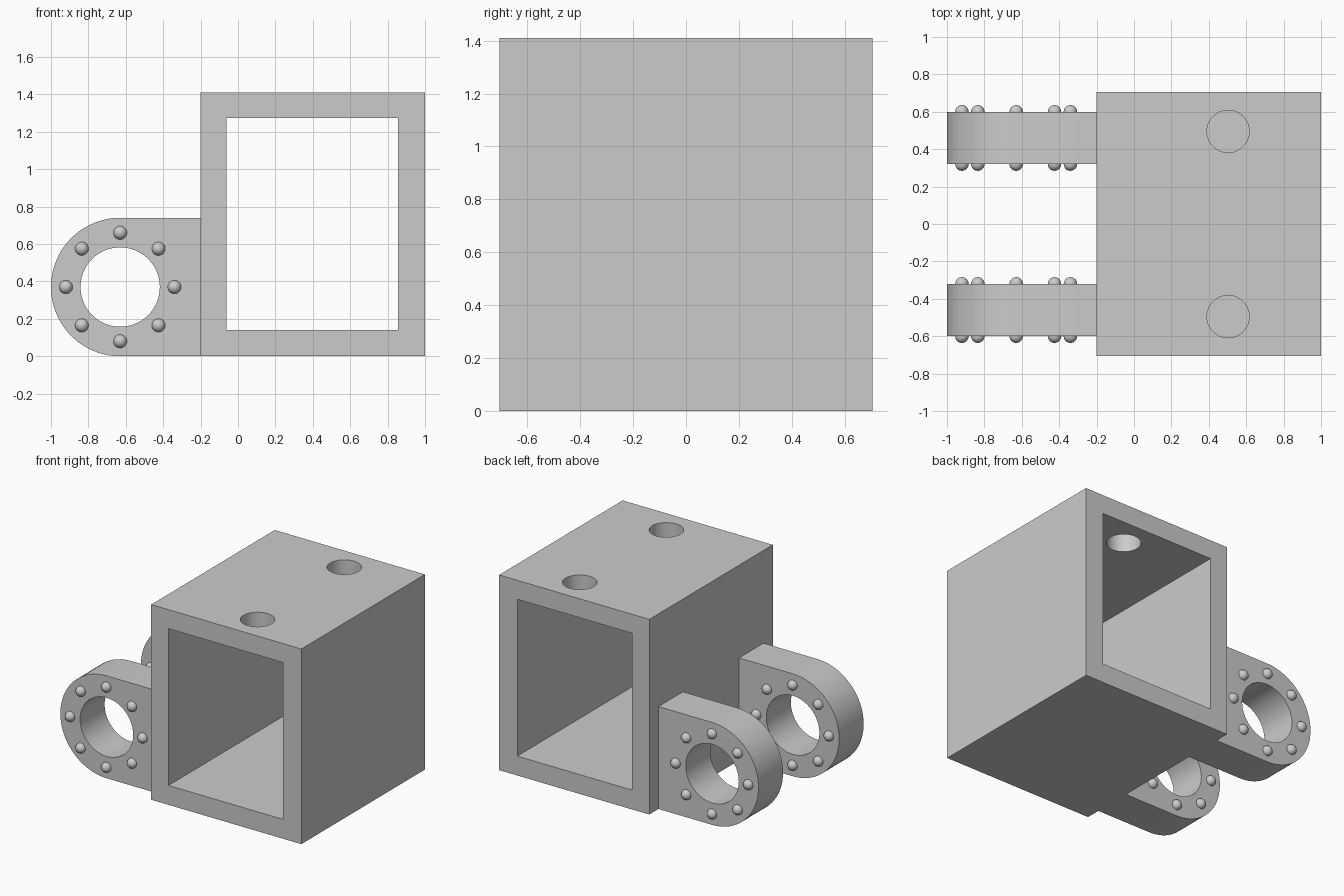
import bpy, bmesh
from math import cos, sin, pi, radians
from mathutils import Matrix, Vector

if "Cube" in bpy.data.objects:
    bpy.data.objects.remove(bpy.data.objects["Cube"], do_unlink=True)

grey = bpy.data.materials.new("plain grey")
grey.use_nodes = True
grey.diffuse_color = (0.6, 0.6, 0.6, 1)
grey.node_tree.nodes["Principled BSDF"].inputs["Base Color"].default_value = (0.6, 0.6, 0.6, 1)

PIVOT_X, PIVOT_Z = -0.63, 0.37
LUG_R, BORE_R, STUD_RING = 0.37, 0.212, 0.29


def finish(name, bm):
    """Turn a bmesh into a grey object."""
    bmesh.ops.recalc_face_normals(bm, faces=bm.faces)
    mesh = bpy.data.meshes.new(name)
    bm.to_mesh(mesh)
    bm.free()
    mesh.materials.append(grey)
    obj = bpy.data.objects.new(name, mesh)
    bpy.context.collection.objects.link(obj)
    return obj


def prism(name, outline, y0, y1):
    """Extrude an x-z outline along y."""
    bm = bmesh.new()
    face = bm.faces.new([bm.verts.new((x, y0, z)) for x, z in outline])
    new = bmesh.ops.extrude_face_region(bm, geom=[face])["geom"]
    bmesh.ops.translate(bm, vec=(0, y1 - y0, 0),
                        verts=[v for v in new if isinstance(v, bmesh.types.BMVert)])
    return finish(name, bm)


def rect(x0, x1, z0, z1):
    return [(x0, z0), (x1, z0), (x1, z1), (x0, z1)]


def arc(radius, start, end, steps):
    return [(PIVOT_X + radius * cos(start + (end - start) * i / steps),
             PIVOT_Z + radius * sin(start + (end - start) * i / steps))
            for i in range(steps + 1)]


def cut(obj, cutter):
    """Subtract a cutter, then discard it."""
    mod = obj.modifiers.new("cut", "BOOLEAN")
    mod.operation, mod.solver, mod.object = "DIFFERENCE", "EXACT", cutter
    bpy.context.view_layer.objects.active = obj
    bpy.ops.object.modifier_apply(modifier=mod.name)
    bpy.data.objects.remove(cutter, do_unlink=True)


def smooth(obj):
    bpy.ops.object.select_all(action="DESELECT")
    obj.select_set(True)
    bpy.context.view_layer.objects.active = obj
    bpy.ops.object.shade_smooth_by_angle(angle=radians(30))


# Square tube, open front and back
tube = prism("square_tube", rect(-0.2, 1.0, 0, 1.41), -0.705, 0.705)
cut(tube, prism("tube_cutter", rect(-0.062, 0.855, 0.14, 1.273), -0.9, 0.9))

# Two bolt holes through the top wall only
for y in (-0.495, 0.495):
    bm = bmesh.new()
    bmesh.ops.create_cone(bm, cap_ends=True, segments=64, radius1=0.113, radius2=0.113,
                          depth=0.4, matrix=Matrix.Translation((0.503, y, 1.35)))
    cut(tube, finish("bolt_cutter", bm))
smooth(tube)

# Hinge lugs with rounded ends, bores and rings of studs on both faces
for label, y0, y1 in (("front", -0.6, -0.32), ("back", 0.32, 0.6)):
    outline = arc(LUG_R, pi / 2, 3 * pi / 2, 40) + [(-0.2, 0), (-0.2, 2 * LUG_R)]
    lug = prism(label + "_hinge_lug", outline, y0, y1)
    cut(lug, prism("bore_cutter", arc(BORE_R, 0, 2 * pi, 64)[:-1], y0 - 0.1, y1 + 0.1))
    smooth(lug)

    bm = bmesh.new()
    for x, z in arc(STUD_RING, 0, 2 * pi, 8)[:-1]:
        for y in (y0, y1):
            bmesh.ops.create_uvsphere(bm, u_segments=24, v_segments=16, radius=0.036,
                                      matrix=Matrix.Translation(Vector((x, y, z))))
    smooth(finish(label + "_lug_studs", bm))
